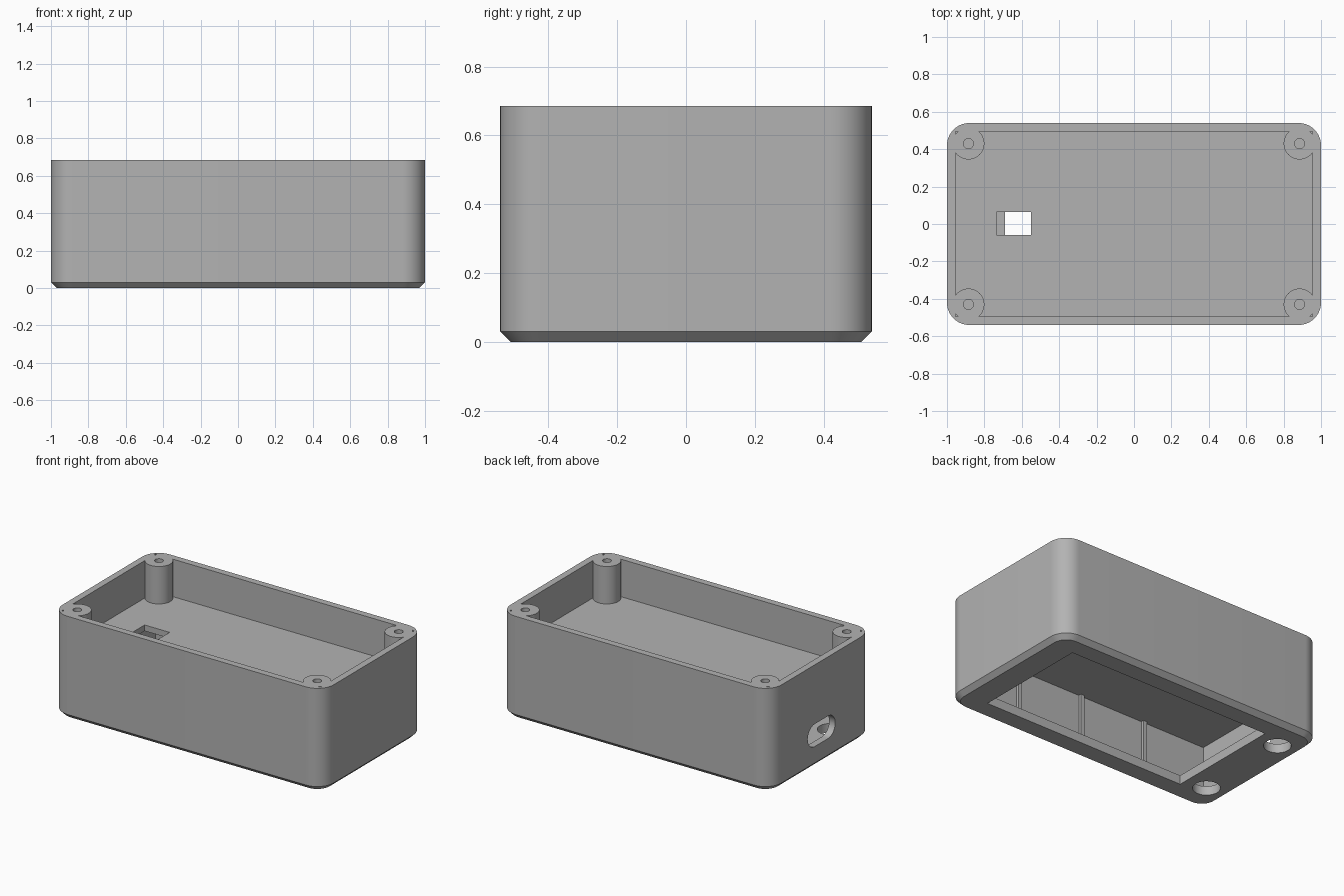
import bpy, bmesh, math
from mathutils import Vector

if "Cube" in bpy.data.objects:
    bpy.data.objects.remove(bpy.data.objects["Cube"])

HX, HY, TOP = 1.0, 0.54, 0.685        # outer half sizes and height
IX, IY = 0.955, 0.495                 # inner half sizes
PLATE, FLOOR_LOW, FLOOR_TOP = 0.06, 0.395, 0.435

grey = bpy.data.materials.new("plain grey")
grey.use_nodes = True
grey.diffuse_color = (0.45, 0.45, 0.45, 1)
grey.node_tree.nodes["Principled BSDF"].inputs["Base Color"].default_value = grey.diffuse_color


def rounded(hx, hy, r, n=14):
    """Outline of a rounded rectangle, counter-clockwise."""
    pts = []
    for k, (sx, sy) in enumerate(((1, 1), (-1, 1), (-1, -1), (1, -1))):
        for i in range(n + 1):
            a = (k + i / n) * math.pi / 2
            pts.append((sx * (hx - r) + r * math.cos(a), sy * (hy - r) + r * math.sin(a)))
    return pts


def loft(name, layers):
    """Solid through stacked (outline, z) layers with equal point counts."""
    bm = bmesh.new()
    rings = [[bm.verts.new((x, y, z)) for x, y in pts] for pts, z in layers]
    for low, high in zip(rings, rings[1:]):
        for i in range(len(low)):
            j = (i + 1) % len(low)
            bm.faces.new((low[i], low[j], high[j], high[i]))
    bm.faces.new(reversed(rings[0]))
    bm.faces.new(rings[-1])
    mesh = bpy.data.meshes.new(name)
    bm.to_mesh(mesh)
    bm.free()
    mesh.materials.append(grey)
    obj = bpy.data.objects.new(name, mesh)
    bpy.context.collection.objects.link(obj)
    return obj


def block(name, x0, x1, y0, y1, z0, z1):
    pts = [(x0, y0), (x1, y0), (x1, y1), (x0, y1)]
    return loft(name, [(pts, z0), (pts, z1)])


def cylinder(name, x, y, r, z0, z1, n=40):
    pts = [(x + r * math.cos(i * math.tau / n), y + r * math.sin(i * math.tau / n)) for i in range(n)]
    return loft(name, [(pts, z0), (pts, z1)])


def activate(obj):
    bpy.ops.object.select_all(action="DESELECT")
    obj.select_set(True)
    bpy.context.view_layer.objects.active = obj


def cut(obj, cutters):
    activate(obj)
    for c in cutters:
        mod = obj.modifiers.new("cut", "BOOLEAN")
        mod.operation, mod.solver, mod.object = "DIFFERENCE", "EXACT", c
        bpy.ops.object.modifier_apply(modifier=mod.name)
        bpy.data.objects.remove(c)


def smooth(obj):
    activate(obj)
    bpy.ops.object.shade_smooth_by_angle(angle=math.radians(30))


# Outer shell with chamfered base
c = 0.03
shell = loft("shell", [(rounded(HX - c, HY - c, 0.12 - c), 0),
                       (rounded(HX, HY, 0.12), c),
                       (rounded(HX, HY, 0.12), TOP)])

# Cable port through the right wall: a stadium turned on its side
port = loft("port_cutter", [(rounded(0.075, 0.145, 0.0749), -0.1),
                            (rounded(0.075, 0.145, 0.0749), 0.1)])
for v in port.data.vertices:
    x, y, z = v.co
    v.co = Vector((z - HX, y, 0.215 - x))

cut(shell, [
    block("cavity_cutter", -IX, IX, -IY, IY, PLATE, 1),
    block("hatch_cutter", -0.69, 0.81, -0.394, 0.394, -0.1, 0.2),
    cylinder("hole_cutter", -0.84, 0.329, 0.083, -0.1, 0.2),
    cylinder("hole_cutter", -0.84, -0.329, 0.083, -0.1, 0.2),
    port,
])
smooth(shell)

# Middle floor with cable slot
middle_floor = block("middle_floor", -IX, IX, -IY, IY, FLOOR_LOW, FLOOR_TOP)
cut(middle_floor, [block("slot_cutter", -0.735, -0.55, -0.06, 0.065, 0.2, 0.6)])

# Screw posts in the upper corners, ribs on the lower side walls
for sy, end in ((-1, "front"), (1, "back")):
    for sx, side in ((-1, "right"), (1, "left")):
        x, y = sx * 0.885, sy * 0.43
        post = cylinder(f"{end}_{side}_screw_post", x, y, 0.085, FLOOR_TOP, TOP)
        cut(post, [cylinder("screw_cutter", x, y, 0.027, FLOOR_TOP + 0.03, 1, 24)])
        smooth(post)
    for i in (-1, 0, 1):
        x = i * 0.487
        ys = sorted((sy * IY, sy * (IY - 0.02)))
        block(f"{end}_wall_rib", x - 0.014, x + 0.014, *ys, PLATE, FLOOR_LOW)
